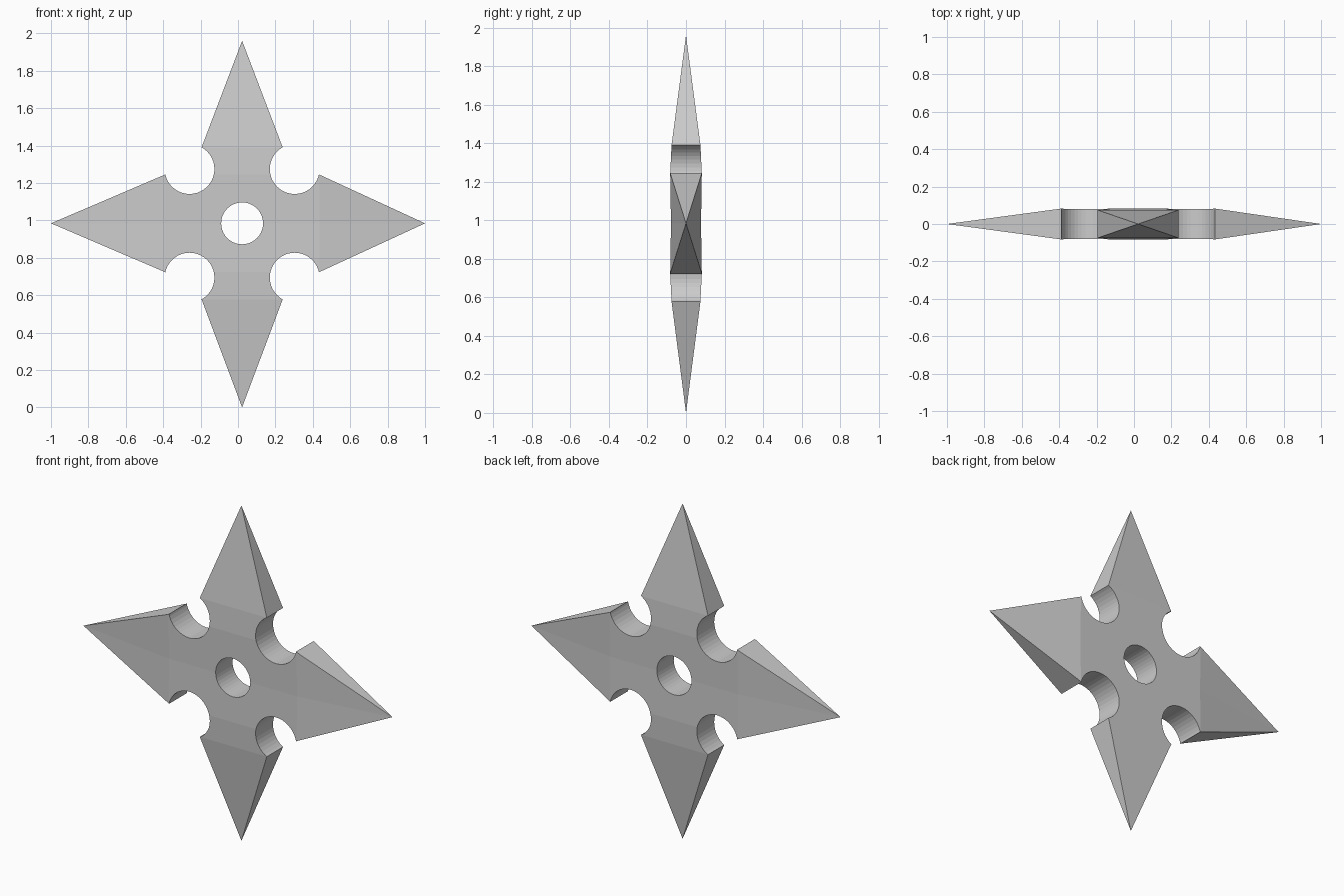
import bpy, bmesh
from math import radians

if "Cube" in bpy.data.objects:
    bpy.data.objects.remove(bpy.data.objects["Cube"])

CX, CZ = 0.022, 0.984        # hub centre
SIDE, ROW, MID = 0.414, 0.26, 0.078


def cylinder_cutter(x, z, radius):
    bpy.ops.mesh.primitive_cylinder_add(vertices=40, radius=radius, depth=0.6,
                                        location=(x, 0, z), rotation=(radians(90), 0, 0))
    cutter = bpy.context.object
    cutter.name = "cutter"
    cutter.hide_render = True
    return cutter


# Star body: rows of (height from centre, half width, half thickness)
rows = [(-0.406, 0.217, 0.075), (-ROW, SIDE, 0.082), (0, SIDE, MID),
        (ROW, SIDE, 0.082), (0.406, 0.217, 0.075)]
bm = bmesh.new()
grid = [{(sx, sy): bm.verts.new((CX + sx * w, sy * t, CZ + h))
         for sx in (-1, 1) for sy in (-1, 1)} for h, w, t in rows]

# Four blade tips
bottom = bm.verts.new((CX, 0, 0))
top = bm.verts.new((CX, 0, 1.96))
tips = {-1: bm.verts.new((-1, 0, CZ)), 1: bm.verts.new((1, 0, CZ))}

# Front and back plates, and the short slanted corner walls
for i in range(4):
    a, b = grid[i], grid[i + 1]
    for s in (-1, 1):
        bm.faces.new((a[-1, s], a[1, s], b[1, s], b[-1, s]))
        if i in (0, 3):
            bm.faces.new((a[s, -1], a[s, 1], b[s, 1], b[s, -1]))
        else:
            bm.faces.new((a[s, -1], b[s, -1], tips[s]))
            bm.faces.new((a[s, 1], b[s, 1], tips[s]))

# Top and bottom blades, and edge faces of the side blades
ring = [(-1, -1), (1, -1), (1, 1), (-1, 1)]
for row, tip in ((grid[0], bottom), (grid[4], top)):
    for k in range(4):
        bm.faces.new((row[ring[k]], row[ring[(k + 1) % 4]], tip))
for s in (-1, 1):
    for row in (grid[1], grid[3]):
        bm.faces.new((row[s, -1], row[s, 1], tips[s]))
bmesh.ops.recalc_face_normals(bm, faces=bm.faces)

mesh = bpy.data.meshes.new("throwing_star")
bm.to_mesh(mesh)
bm.free()
star = bpy.data.objects.new("throwing_star", mesh)
bpy.context.collection.objects.link(star)

# Centre hole and the four round notches between the blades
cutters = [cylinder_cutter(CX, CZ, 0.112)]
for sx in (-1, 1):
    for sz in (-1, 1):
        cutters.append(cylinder_cutter(CX + sx * 0.281, CZ + sz * 0.29, 0.133))

bpy.context.view_layer.objects.active = star
for c in cutters:
    mod = star.modifiers.new("cut", "BOOLEAN")
    mod.operation = "DIFFERENCE"
    mod.solver = "EXACT"
    mod.object = c
    bpy.ops.object.modifier_apply(modifier=mod.name)
    bpy.data.objects.remove(c, do_unlink=True)
